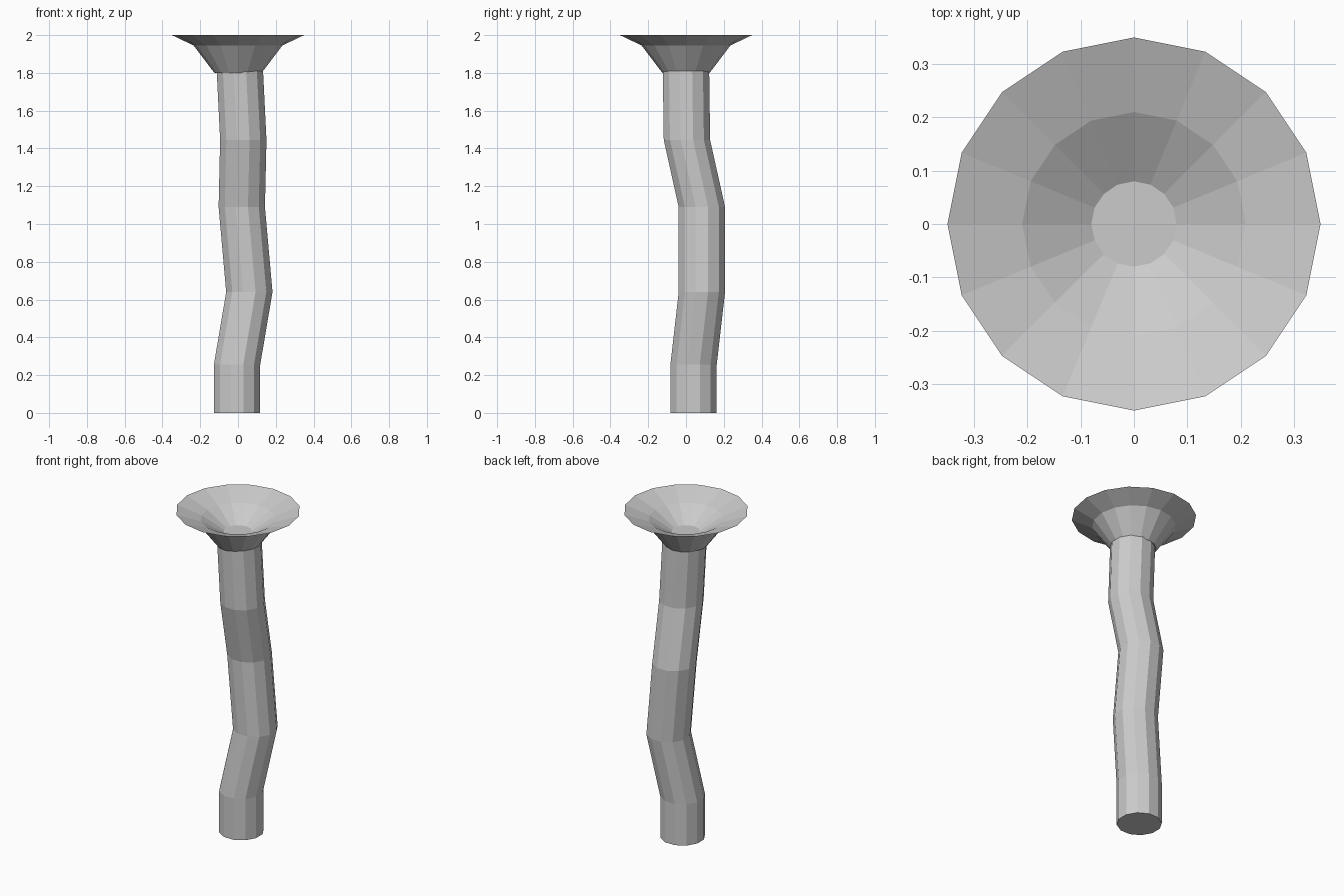
import bpy, bmesh, math

if "Cube" in bpy.data.objects:
    bpy.data.objects.remove(bpy.data.objects["Cube"])


def loft(name, rings, sides, phase=0.0):
    """Skin a stack of horizontal rings (x, y, z, radius) and cap both ends."""
    bm = bmesh.new()
    loops = []
    for x, y, z, r in rings:
        loops.append([bm.verts.new((x + r * math.cos(phase + 2 * math.pi * i / sides),
                                    y + r * math.sin(phase + 2 * math.pi * i / sides), z))
                      for i in range(sides)])
    for a, b in zip(loops, loops[1:]):
        for i in range(sides):
            j = (i + 1) % sides
            bm.faces.new((a[i], a[j], b[j], b[i]))
    bm.faces.new(loops[0][::-1])
    bm.faces.new(loops[-1])
    bmesh.ops.recalc_face_normals(bm, faces=bm.faces)
    mesh = bpy.data.meshes.new(name)
    bm.to_mesh(mesh)
    bm.free()
    obj = bpy.data.objects.new(name, mesh)
    bpy.context.collection.objects.link(obj)
    return obj


# Crooked stem
R = 0.127
path = [(-0.005, 0.04, 0.0), (-0.005, 0.04, 0.255), (0.06, 0.084, 0.64),
        (0.02, 0.084, 1.09), (0.028, 0.005, 1.445), (0.01, 0.0, 1.81)]
loft("stem", [(*p, R) for p in path], 12, math.radians(15))

# Flared cup: outside up to the rim, then down the inside to the floor
cup = [(0.125, 1.80), (0.235, 1.945), (0.35, 2.0), (0.21, 1.95), (0.08, 1.872)]
loft("cup", [(0, 0, z, r) for r, z in cup], 16)
